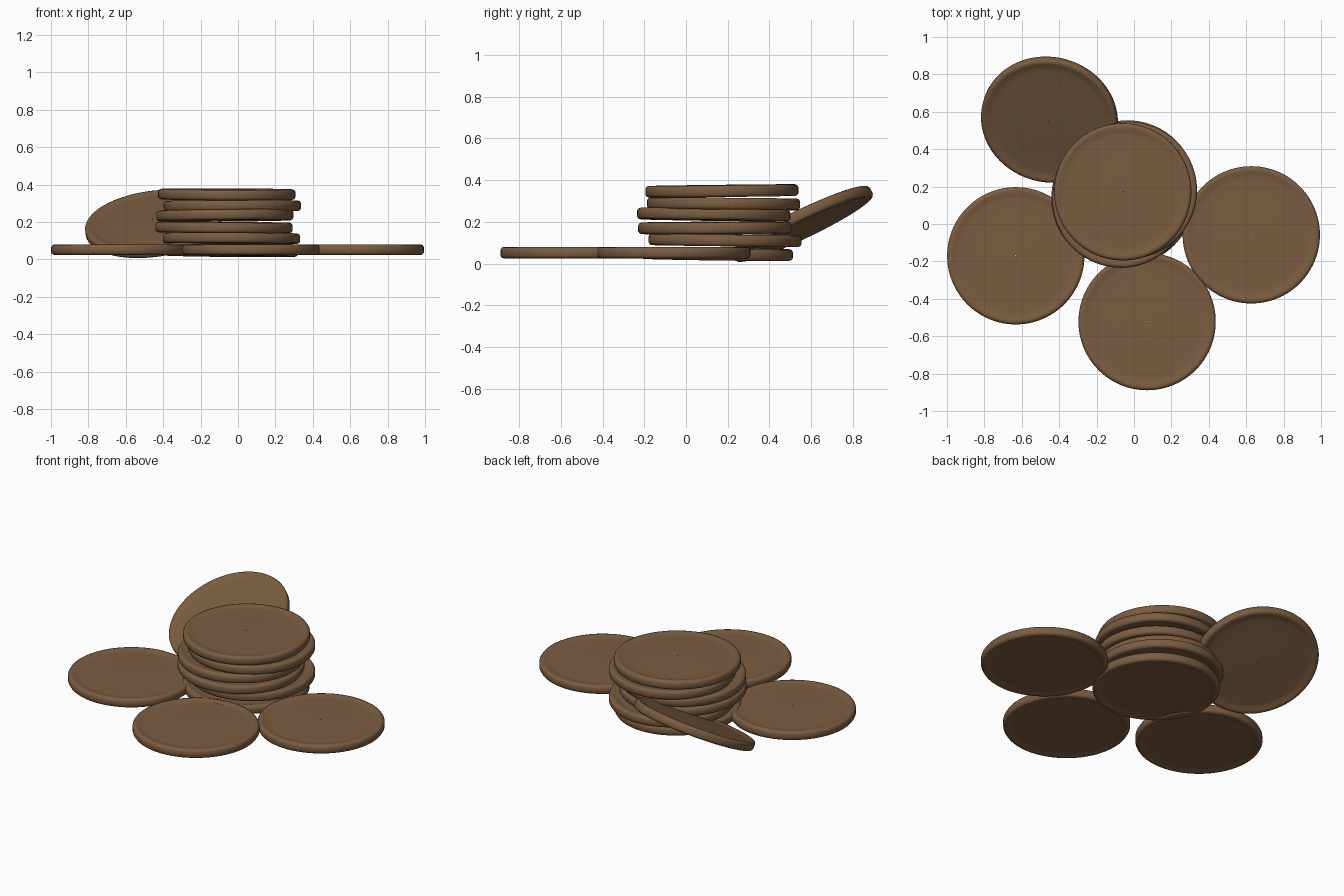
import bpy, bmesh
from math import radians, pi
from mathutils import Vector, Matrix

cube = bpy.data.objects.get("Cube")
if cube:
    bpy.data.objects.remove(cube, do_unlink=True)

# Aged bronze
bronze = bpy.data.materials.new("bronze brown")
bronze.use_nodes = True
colour = (0.2, 0.108, 0.052, 1)
bronze.diffuse_color = colour
bronze.node_tree.nodes["Principled BSDF"].inputs["Base Color"].default_value = colour

# Half profile (radius, height): slight dome, groove, raised rim, rounded edge
UPPER = [(0.003, 0.027), (0.16, 0.025), (0.30, 0.019), (0.318, 0.020),
         (0.338, 0.026), (0.350, 0.028), (0.361, 0.024), (0.367, 0.014)]
PROFILE = UPPER + [(r, -z) for r, z in reversed(UPPER)]


def coin_mesh():
    bm = bmesh.new()
    verts = [bm.verts.new((r, 0, z)) for r, z in PROFILE]
    # close the loop so that the tiny centre hole has a wall
    edges = [bm.edges.new((a, b)) for a, b in zip(verts, verts[1:] + verts[:1])]
    bmesh.ops.spin(bm, geom=verts + edges, cent=(0, 0, 0), axis=(0, 0, 1),
                   angle=2 * pi, steps=96)
    bmesh.ops.remove_doubles(bm, verts=bm.verts, dist=0.00005)
    bmesh.ops.recalc_face_normals(bm, faces=bm.faces)
    for f in bm.faces:
        f.smooth = True
    for e in bm.edges:
        e.smooth = not e.is_manifold or e.calc_face_angle() < radians(40)
    mesh = bpy.data.meshes.new("coin")
    bm.to_mesh(mesh)
    bm.free()
    mesh.materials.append(bronze)
    return mesh


COIN = coin_mesh()


def place(name, centre, facing=(0, 0, 1)):
    obj = bpy.data.objects.new(name, COIN)
    turn = Vector((0, 0, 1)).rotation_difference(Vector(facing).normalized())
    obj.matrix_world = Matrix.Translation(centre) @ turn.to_matrix().to_4x4()
    bpy.context.collection.objects.link(obj)


# Loose coins lying flat
place("flat_coin_right", (-0.632, -0.17, 0.052))
place("flat_coin_front", (0.07, -0.522, 0.052))
place("flat_coin_left", (0.627, -0.058, 0.052))

# Untidy stack, bottom to top: centre and slight tilt
STACK = [((-0.045, 0.145, 0.046), (0.01, 0.014)),
         ((-0.035, 0.187, 0.112), (0.004, 0.012)),
         ((-0.075, 0.138, 0.171), (0.006, -0.006)),
         ((-0.070, 0.133, 0.235), (-0.008, 0.014)),
         ((-0.030, 0.180, 0.286), (-0.004, 0.008)),
         ((-0.060, 0.172, 0.348), (0.004, -0.012))]
for i, (centre, (tx, ty)) in enumerate(STACK, 1):
    place(f"stack_coin_{i}", centre, (tx, ty, 1))

# Coin leaning against the back of the stack
place("leaning_coin", (-0.452, 0.558, 0.190), (-0.12, -0.43, 0.895))
